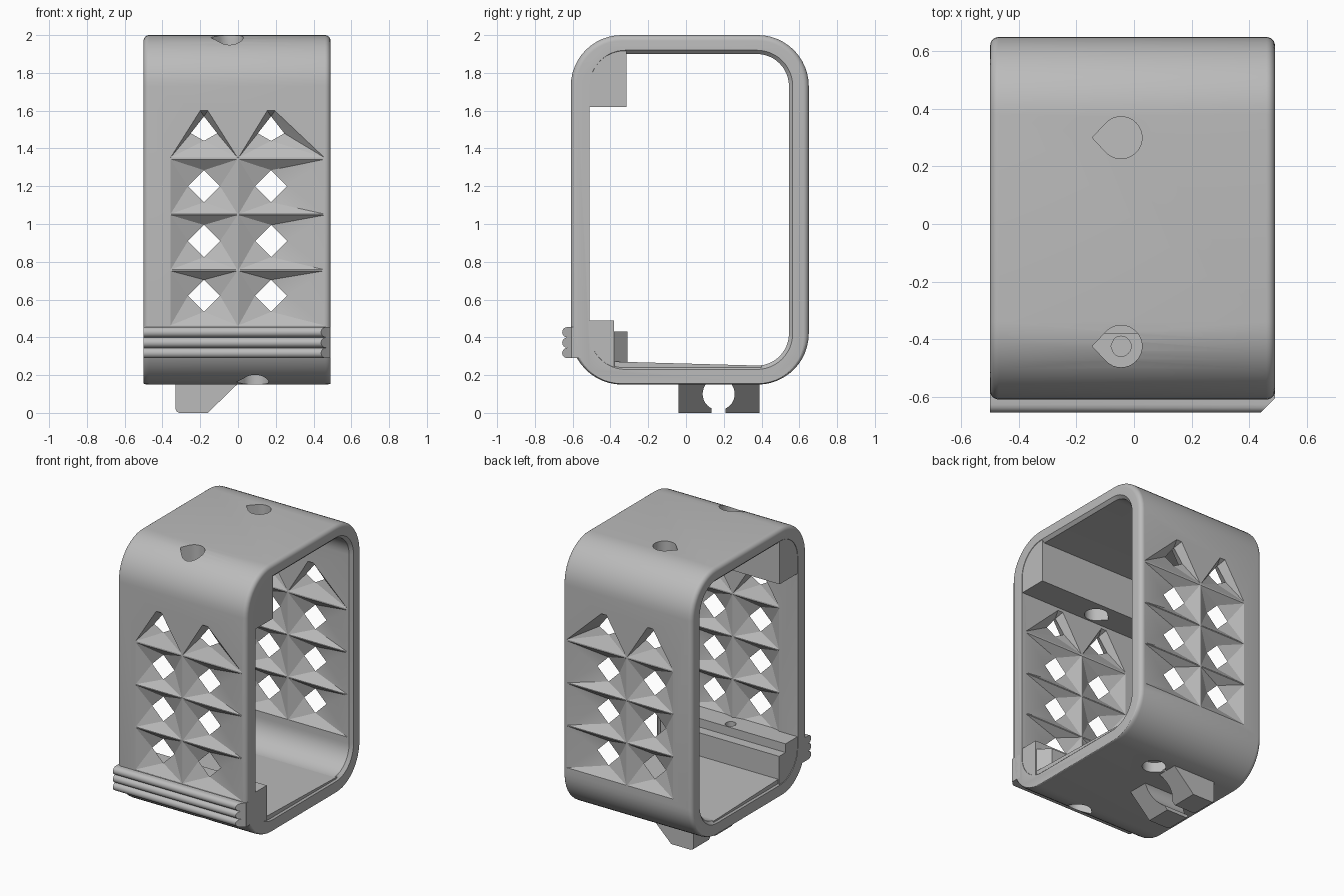
import bpy, bmesh, math

if "Cube" in bpy.data.objects:
    bpy.data.objects.remove(bpy.data.objects["Cube"])

grey = bpy.data.materials.new("plain grey")
grey.use_nodes = True
grey.diffuse_color = (0.5, 0.5, 0.5, 1)
grey.node_tree.nodes["Principled BSDF"].inputs["Base Color"].default_value = (0.5, 0.5, 0.5, 1)

X0, X1 = -0.5, 0.49          # side faces of the case
Y0, Y1 = -0.61, 0.65         # front and back faces
Z0, Z1 = 0.15, 2.0           # underside and top


def finish(name, bm):
    bmesh.ops.recalc_face_normals(bm, faces=bm.faces)
    mesh = bpy.data.meshes.new(name)
    bm.to_mesh(mesh)
    bm.free()
    mesh.materials.append(grey)
    ob = bpy.data.objects.new(name, mesh)
    bpy.context.collection.objects.link(ob)
    return ob


def loft(name, rings):
    """Closed solid through rings of equal point count."""
    bm = bmesh.new()
    vs = [[bm.verts.new(p) for p in ring] for ring in rings]
    n = len(vs[0])
    for a, b in zip(vs, vs[1:]):
        for i in range(n):
            bm.faces.new((a[i], a[(i + 1) % n], b[(i + 1) % n], b[i]))
    bm.faces.new(vs[0])
    bm.faces.new(vs[-1])
    return finish(name, bm)


def prism_x(name, pts, lo=X0 + 0.003, hi=X1 - 0.003, slant=None):
    """Extrude a (y, z) outline along x; slant(y) shortens the +x end."""
    end = slant or (lambda y: hi)
    return loft(name, [[(lo, y, z) for y, z in pts], [(end(y), y, z) for y, z in pts]])


def box(y0, y1, z0, z1):
    return [(y0, z0), (y1, z0), (y1, z1), (y0, z1)]


def cut(target, cutter):
    mod = target.modifiers.new("cut", "BOOLEAN")
    mod.operation, mod.object, mod.solver = "DIFFERENCE", cutter, "EXACT"
    bpy.context.view_layer.objects.active = target
    bpy.ops.object.modifier_apply(modifier=mod.name)


def drop(cutter):
    bpy.data.objects.remove(cutter)


def round_rect(x, y0, y1, z0, z1, r, seg=12):
    pts = []
    corners = [(y1 - r, z1 - r), (y0 + r, z1 - r), (y0 + r, z0 + r), (y1 - r, z0 + r)]
    for q, (cy, cz) in enumerate(corners):
        for k in range(seg + 1):
            a = math.pi / 2 * (q + k / seg)
            pts.append((x, cy + r * math.cos(a), cz + r * math.sin(a)))
    return pts


# Case shell: rounded tube with softened outer rims
def shell_ring(x, d):
    return round_rect(x, Y0 + d, Y1 - d, Z0 + d * 0.2, Z1 - d, 0.27 - d)


R, STEPS = 0.03, 6
rim = [math.pi / 2 * k / STEPS for k in range(STEPS + 1)]
left = [shell_ring(X0 + R * (1 - math.sin(a)), R * (1 - math.cos(a))) for a in reversed(rim)]
right = [shell_ring(X1 - R * (1 - math.sin(a)), R * (1 - math.cos(a))) for a in rim]
shell = loft("case_shell", left + right)


def bore_ring(x, d):
    return round_rect(x, -0.51, 0.545 + d, 0.25 - d, 1.9 + d, 0.17 + d)


bore = loft("bore_cutter", [bore_ring(X0 - 0.02, 0.02), bore_ring(X0, 0.02), bore_ring(X0 + 0.02, 0),
                            bore_ring(X1 - 0.02, 0), bore_ring(X1, 0.02), bore_ring(X1 + 0.02, 0.02)])
cut(shell, bore)
drop(bore)


# Faceted lattice: each cell narrows from a rectangle to a diamond mid wall
def lattice_cell(bm, rect, diamond, ya, yb):
    n = 4
    ym = (ya + yb) / 2

    def ring(pts, y):
        return [bm.verts.new((x, y, z)) for x, z in pts]
    d = ring(diamond, ym)
    for y, off in ((ya, -0.01), (yb, 0.01)):
        r, e = ring(rect, y), ring(rect, y + off)
        bm.faces.new(e)
        for i in range(n):
            j = (i + 1) % n
            bm.faces.new((e[i], e[j], r[j], r[i]))
            bm.faces.new((r[i], r[j], d[i]))
            bm.faces.new((d[i], r[j], d[j]))


def lattice_cutter(ya, yb):
    bm = bmesh.new()
    gap, h = 0.003, 0.085
    for xa, xb, cx in ((-0.36, 0, -0.18), (0, 0.46, 0.175)):
        xa, xb = xa + gap, xb - gap
        for row in range(3):
            za = 0.46 + 0.295 * row + gap
            zb = za + 0.295 - 2 * gap
            cz = 0.62 + 0.29 * row
            lattice_cell(bm, [(xa, za), (xb, za), (xb, zb), (xa, zb)],
                         [(cx, cz - h), (cx + h, cz), (cx, cz + h), (cx - h, cz)], ya, yb)
        # top row tapers to a point
        za, zb = 1.352, 1.6
        lattice_cell(bm, [(xa, za), (xb, za), (cx + 0.02, zb), (cx - 0.02, zb)],
                     [(cx, 1.44), (cx + 0.07, 1.48), (cx, 1.57), (cx - 0.07, 1.48)], ya, yb)
    return finish("lattice_cutter", bm)


for ya, yb in ((Y0, -0.51), (0.545, Y1)):
    c = lattice_cutter(ya, yb)
    cut(shell, c)
    drop(c)


# Teardrop screw holes
def teardrop(cx, cy, z0, z1, r=0.073, tip=0.1):
    pts = [(cx - tip, cy)]
    for k in range(25):
        a = math.radians(-135 + 270 * k / 24)
        pts.append((cx + r * math.cos(a), cy + r * math.sin(a)))
    return loft("hole_cutter", [[(x, y, z) for x, y in pts] for z in (z0, z1)])


# Inner blocks and ledges along the front wall
top_block = prism_x("top_inner_block", [(-0.55, 1.62), (-0.315, 1.62), (-0.315, 1.94),
                                        (-0.4, 1.935), (-0.49, 1.87), (-0.55, 1.75)])
lower_ledge = prism_x("lower_ledge", [(-0.53, 0.31), (-0.43, 0.22), (-0.38, 0.2), (-0.38, 0.49), (-0.53, 0.49)])
step_ledge = prism_x("step_ledge", box(-0.385, -0.31, 0.2, 0.43), slant=lambda y: X1 - 0.003 - (y + 0.385))
prism_x("floor_wedge", [(-0.4, 0.22), (0.4, 0.22), (0.4, 0.25), (-0.4, 0.272)], X0 + 0.01, X1 - 0.01)

HOLES = [(-0.045, 0.3, 1.8, 2.1), (-0.045, -0.425, 1.5, 2.1),
         (0.09, 0.3, 0.1, 0.4), (0.09, -0.425, 0.1, 0.36)]
for h in HOLES:
    c = teardrop(*h)
    cut(shell, c)
    if h[1] < 0:
        cut(top_block if h[2] > 1 else lower_ledge, c)
        if h[2] < 1:
            cut(step_ledge, c)
    drop(c)
pin = teardrop(-0.045, -0.425, 0.4, 0.6, 0.035, 0.035)
cut(lower_ledge, pin)
drop(pin)

# Ribbed grip strip on the front
ribs = [(-0.605, 0.29)]
for i in range(3):
    for k in range(9):
        a = math.pi * k / 8
        ribs.append((-0.628 - 0.0275 * math.sin(a), 0.317 + 0.055 * i - 0.0275 * math.cos(a)))
ribs.append((-0.605, 0.455))
rib_strip = prism_x("ribbed_grip", ribs, X0, slant=lambda y: X1 + y + 0.605)
prism_x("grip_backing", box(-0.607, -0.53, 0.29, 0.455), X0, X1)

# Hooked foot with a keyhole slot
foot_outline = [(-0.33, 0.16), (-0.33, 0.02), (-0.324, 0.006), (-0.31, 0), (-0.16, 0), (0.005, 0.16)]
foot = loft("slotted_foot", [[(x, y, z) for x, z in foot_outline] for y in (-0.04, 0.39)])
circle = [(0.173 + 0.085 * math.cos(math.tau * k / 32), 0.1 + 0.085 * math.sin(math.tau * k / 32))
          for k in range(32)]
for outline in (circle, box(0.136, 0.21, -0.05, 0.08)):
    c = prism_x("slot_cutter", outline, -0.5, 0.2)
    cut(foot, c)
    drop(c)

# Smooth the curved parts, keeping edges crisp
for ob in (shell, top_block, lower_ledge, rib_strip, foot):
    bpy.ops.object.select_all(action="DESELECT")
    ob.select_set(True)
    bpy.context.view_layer.objects.active = ob
    bpy.ops.object.shade_smooth_by_angle(angle=math.radians(25 if ob is rib_strip else 16))
